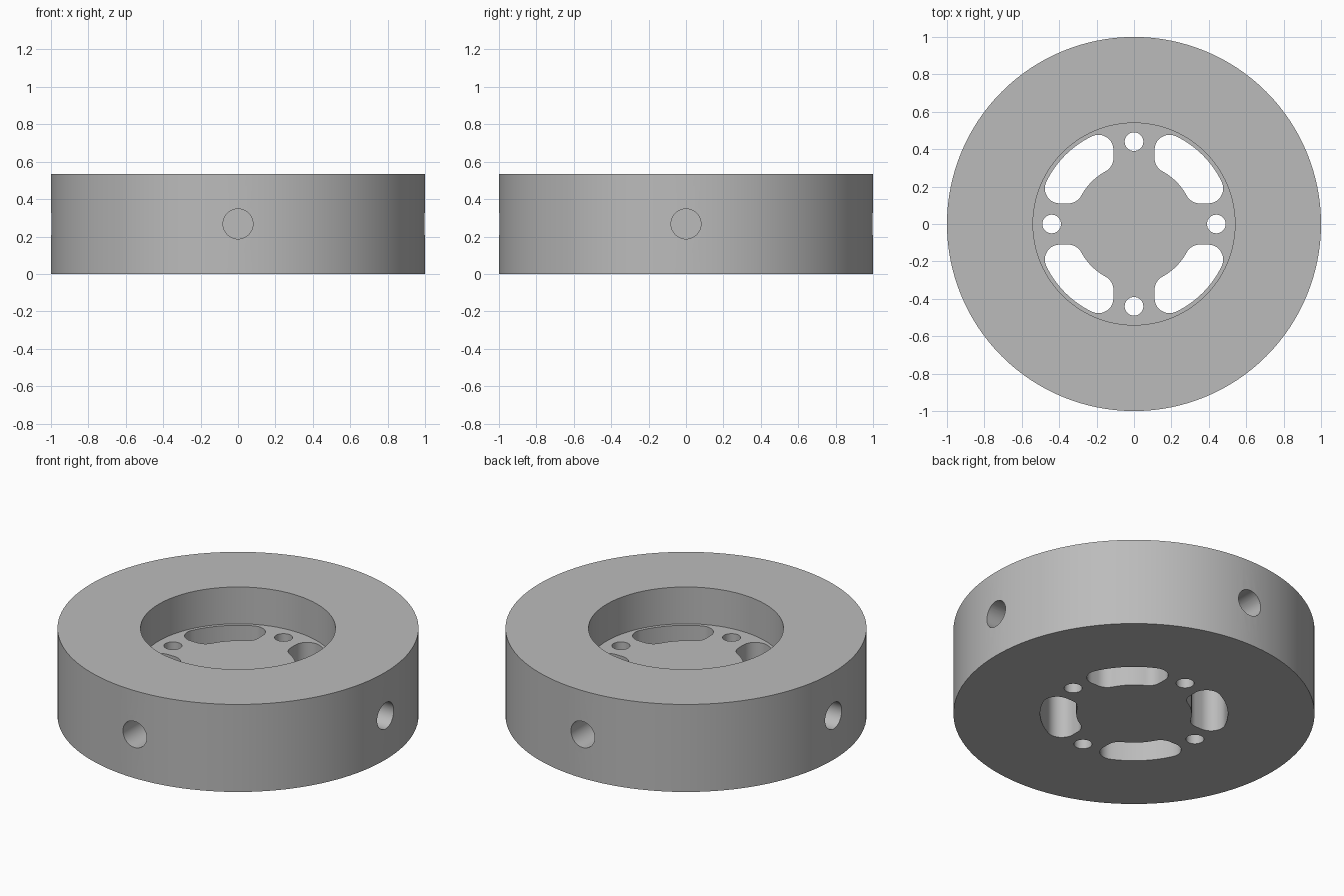
import bpy, bmesh, math
from mathutils import Matrix, Vector

HEIGHT, FLOOR = 0.535, 0.31
BORE, BOLT_CIRCLE = 0.54, 0.44

if "Cube" in bpy.data.objects:
    bpy.data.objects.remove(bpy.data.objects["Cube"])

grey = bpy.data.materials.new("plain grey")
grey.use_nodes = True
colour = (0.5, 0.5, 0.5, 1)
grey.diffuse_color = colour
grey.node_tree.nodes["Principled BSDF"].inputs["Base Color"].default_value = colour


def make_object(name, bm):
    bmesh.ops.recalc_face_normals(bm, faces=bm.faces)
    mesh = bpy.data.meshes.new(name)
    bm.to_mesh(mesh)
    bm.free()
    mesh.materials.append(grey)
    obj = bpy.data.objects.new(name, mesh)
    bpy.context.collection.objects.link(obj)
    return obj


def add_cylinder(bm, radius, depth, matrix, segments=48):
    bmesh.ops.create_cone(bm, cap_ends=True, segments=segments, radius1=radius,
                          radius2=radius, depth=depth, matrix=matrix)


def arc(centre, radius, start, end, steps):
    return [centre + radius * Vector((math.cos(a), math.sin(a)))
            for a in (start + (end - start) * i / steps for i in range(steps + 1))]


def slot_outline(side=0.11, inner=0.32, outer=0.52, fillet=0.08):
    """Curved slot in the first quadrant, with four rounded corners."""
    c = side + fillet
    near = math.sqrt((inner + fillet) ** 2 - c * c)
    far = math.sqrt((outer - fillet) ** 2 - c * c)
    a_in, a_out = math.atan2(c, near), math.atan2(c, far)
    q = math.pi / 2
    origin = Vector((0, 0))
    return (arc(Vector((far, c)), fillet, -q, a_out, 10)
            + arc(origin, outer, a_out, q - a_out, 20)[1:-1]
            + arc(Vector((c, far)), fillet, q - a_out, 2 * q, 10)
            + arc(Vector((c, near)), fillet, 2 * q, 3 * q - a_in, 8)
            + arc(origin, inner, q - a_in, a_in, 14)[1:-1]
            + arc(Vector((near, c)), fillet, 2 * q + a_in, 3 * q, 8))


# Solid disc
bm = bmesh.new()
add_cylinder(bm, 1, HEIGHT, Matrix.Translation((0, 0, HEIGHT / 2)), 128)
hub = make_object("hub_ring", bm)

# Central recess
bm = bmesh.new()
add_cylinder(bm, BORE, 1, Matrix.Translation((0, 0, FLOOR + 0.5)), 96)
cutters = [make_object("recess_cutter", bm)]

# Bolt holes, curved slots and blind side holes, four of each
bolts, slots, sides = bmesh.new(), bmesh.new(), bmesh.new()
outline = slot_outline()
for i in range(4):
    turn = Matrix.Rotation(i * math.pi / 2, 4, 'Z')
    add_cylinder(bolts, 0.05, 1, turn @ Matrix.Translation((BOLT_CIRCLE, 0, 0.2)), 32)
    add_cylinder(sides, 0.08, 0.8, turn @ Matrix.Translation((1, 0, HEIGHT / 2))
                 @ Matrix.Rotation(math.pi / 2, 4, 'Y'))
    face = slots.faces.new([slots.verts.new(turn @ Vector((p.x, p.y, -0.2)))
                            for p in outline])
    grown = bmesh.ops.extrude_face_region(slots, geom=[face], use_keep_orig=True)
    top = [v for v in grown["geom"] if isinstance(v, bmesh.types.BMVert)]
    bmesh.ops.translate(slots, verts=top, vec=(0, 0, 0.8))
cutters += [make_object("bolt_hole_cutter", bolts),
            make_object("slot_cutter", slots),
            make_object("side_hole_cutter", sides)]

# Cut, then discard the cutters
bpy.context.view_layer.objects.active = hub
for cutter in cutters:
    cutter.hide_render = True
    mod = hub.modifiers.new(cutter.name, 'BOOLEAN')
    mod.operation, mod.solver, mod.object = 'DIFFERENCE', 'EXACT', cutter
    bpy.ops.object.modifier_apply(modifier=mod.name)
    bpy.data.objects.remove(cutter)

bpy.ops.object.select_all(action='DESELECT')
hub.select_set(True)
bpy.ops.object.shade_smooth_by_angle(angle=math.radians(30))
